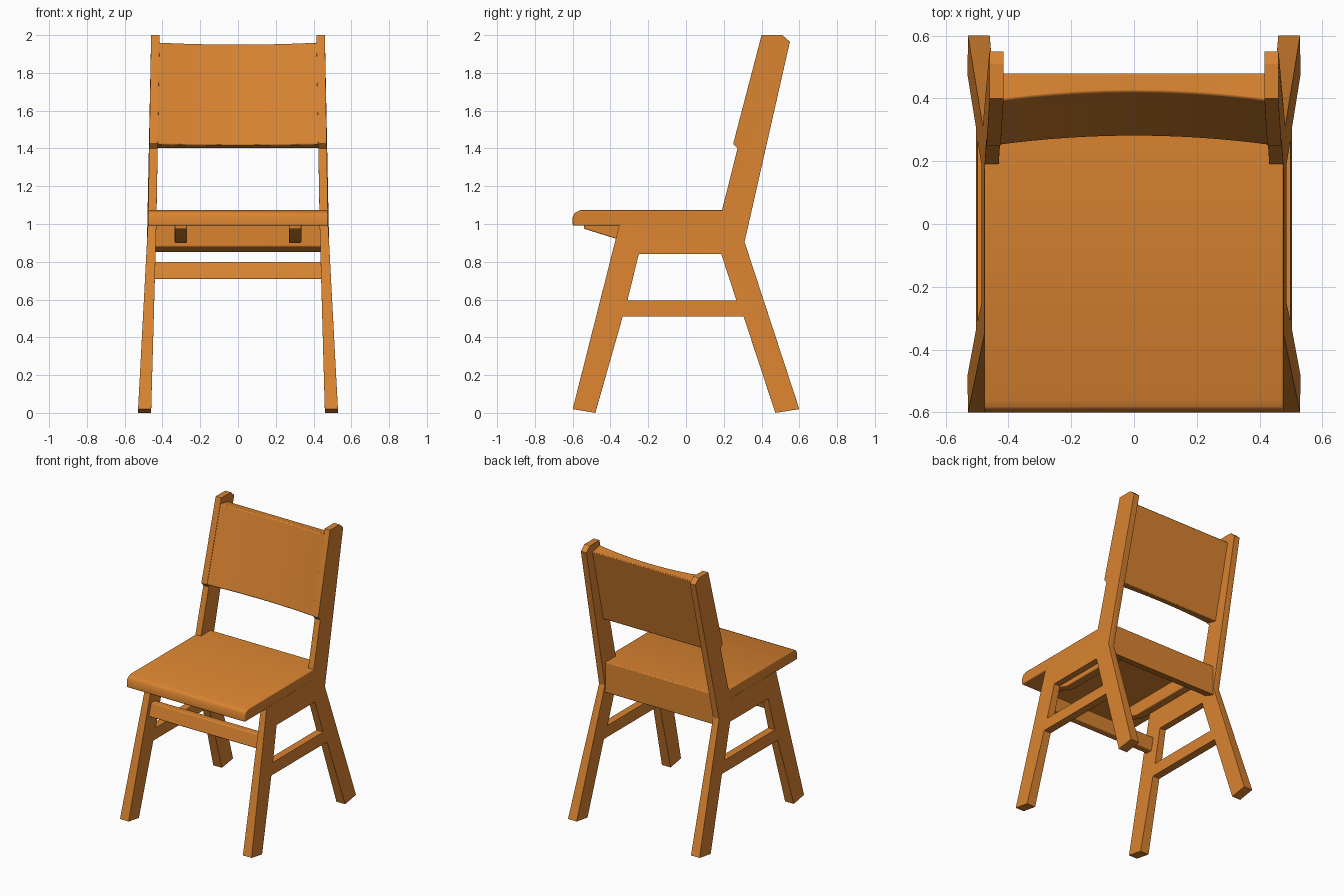
import bpy, bmesh

if "Cube" in bpy.data.objects:
    bpy.data.objects.remove(bpy.data.objects["Cube"])

wood = bpy.data.materials.new("orange wood")
wood.diffuse_color = (0.70, 0.23, 0.03, 1)
wood.use_nodes = True
wood.node_tree.nodes["Principled BSDF"].inputs["Base Color"].default_value = wood.diffuse_color


def finish(bm, name, bevel, segments=3, mirror=False):
    bmesh.ops.recalc_face_normals(bm, faces=bm.faces)
    me = bpy.data.meshes.new(name)
    bm.to_mesh(me)
    bm.free()
    me.materials.append(wood)
    ob = bpy.data.objects.new(name, me)
    bpy.context.collection.objects.link(ob)
    if mirror:
        ob.modifiers.new("mirror", 'MIRROR').use_mirror_merge = False
    if bevel:
        m = ob.modifiers.new("bevel", 'BEVEL')
        m.width, m.segments = bevel, segments
        m.limit_method, m.angle_limit = 'ANGLE', 0.5
    bpy.ops.object.select_all(action='DESELECT')
    ob.select_set(True)
    bpy.context.view_layer.objects.active = ob
    bpy.ops.object.shade_smooth_by_angle(angle=0.6)
    return ob


def prism(name, pts, x0, x1, bevel, mirror=False):
    """Side profile of (y, z) points extruded from x0 to x1."""
    bm = bmesh.new()
    a = [bm.verts.new((x0, y, z)) for y, z in pts]
    b = [bm.verts.new((x1, y, z)) for y, z in pts]
    n = len(pts)
    bm.faces.new(a)
    bm.faces.new(b[::-1])
    for i in range(n):
        j = (i + 1) % n
        bm.faces.new((a[i], a[j], b[j], b[i]))
    return finish(bm, name, bevel, 3, mirror)


# Side frame: front leg, rear leg, stretcher, apron and back post in one piece
P = dict(A=(-.60, .02), B=(-.48, .0), C=(-.335, .51), D=(-.31, .595),
         E=(-.25, .84), F=(.187, .84), G=(.267, .595), H=(.305, .51),
         I=(.473, .0), J=(.60, .02), K=(.31, .905), L=(.55, 1.965),
         M=(.51, 2.0), N=(.40, 2.0), O=(.25, 1.425), Q=(.273, 1.40),
         T=(.172, 1.0), S=(-.352, 1.0))
panels = ["ABCDES", "CHGD", "SEFKT", "FGHIJK", "TKLMNOQ"]


def lerp(z, bottom, middle, top):
    return bottom + (middle - bottom) * z if z < 1 else middle + (top - middle) * (z - 1)


bm = bmesh.new()
inner = {k: bm.verts.new((lerp(z, .46, .432, .415), y, z)) for k, (y, z) in P.items()}
outer = {k: bm.verts.new((lerp(z, .53, .477, .46), y, z)) for k, (y, z) in P.items()}
used = {}
for loop in panels:
    bm.faces.new([inner[k] for k in loop])
    bm.faces.new([outer[k] for k in loop[::-1]])
    for p, q in zip(loop, loop[1:] + loop[0]):
        used.setdefault(frozenset(p + q), []).append((p, q))
for pairs in used.values():
    if len(pairs) == 1:
        p, q = pairs[0]
        bm.faces.new((inner[p], inner[q], outer[q], outer[p]))
finish(bm, "side_frame", 0.012, 3, True)

# Seat board with a rounded front lip
prism("seat", [(-.60, .992), (-.60, 1.035), (-.588, 1.06), (-.56, 1.073),
               (.305, 1.073), (.305, .992)], -.476, .476, 0.006)

# Rear apron under the seat
prism("rear_apron", [(.22, .88), (.305, .85), (.305, 1.06), (.22, 1.06)], -.45, .45, 0.006)

# Tapered bearers under the seat
prism("seat_bearer", [(-.54, 1.0), (-.54, .975), (-.30, .90), (.24, .90), (.24, 1.0)],
      .27, .335, 0.006, True)

# Front stretcher, leaning with the front legs
prism("front_stretcher", [(-.395, .708), (-.37, .80), (-.32, .80), (-.345, .708)],
      -.45, .45, 0.006)

# Backrest: hollowed front, flat back
bm = bmesh.new()
rows = []
for i in range(17):
    x = -.44 + .88 * i / 16
    c = 1 - (x / .44) ** 2
    rows.append([bm.verts.new(v) for v in (
        (x, .25 + .03 * c, 1.422 - .006 * c), (x, .39 + .03 * c, 1.962 - .012 * c),
        (x, .48, 1.945), (x, .34, 1.40))])
for a, b in zip(rows, rows[1:]):
    for j in range(4):
        k = (j + 1) % 4
        bm.faces.new((a[j], a[k], b[k], b[j]))
bm.faces.new(rows[0])
bm.faces.new(rows[-1][::-1])
finish(bm, "backrest", 0.006, 2)
